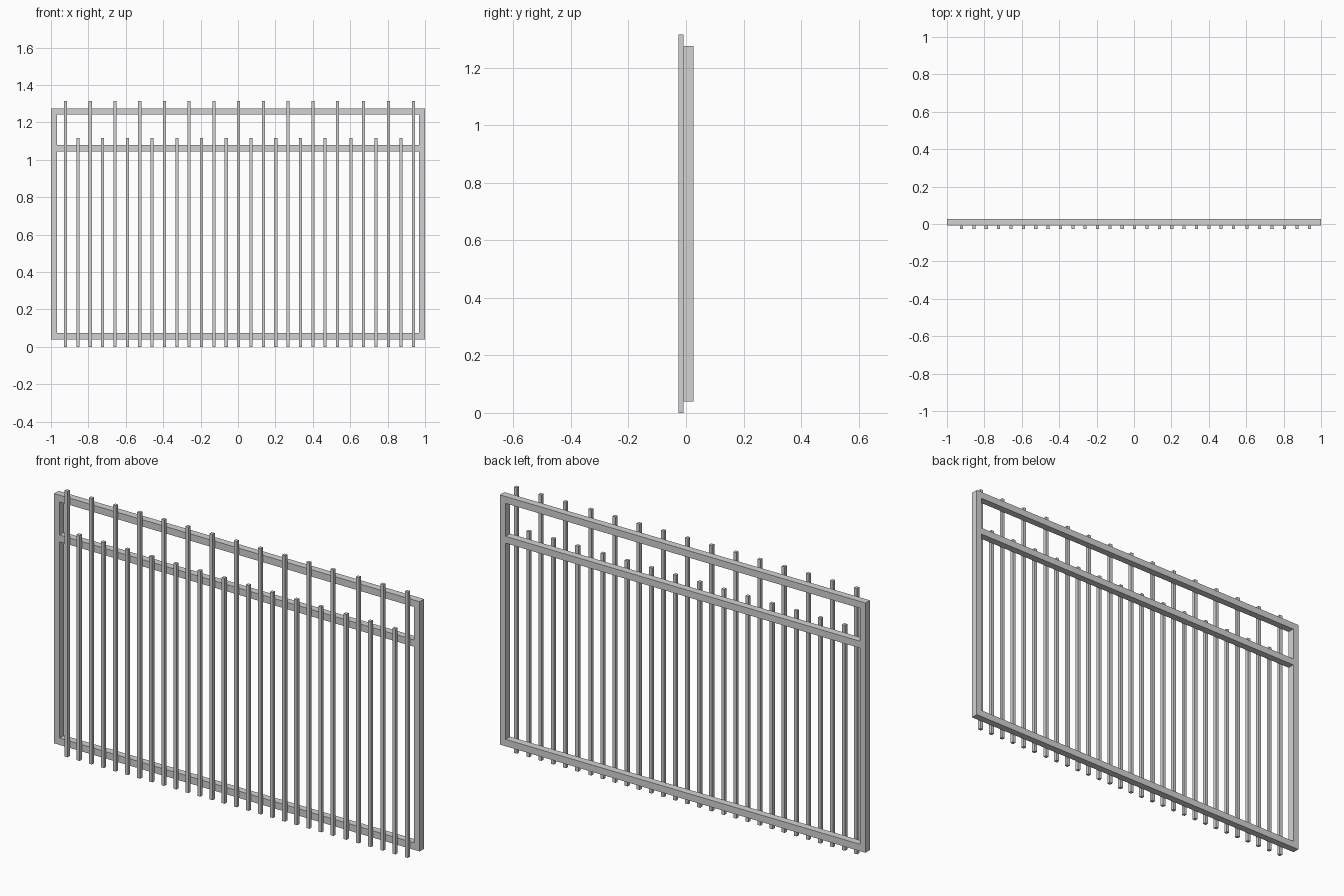
import bpy
import bmesh
from mathutils import Matrix, Vector

if "Cube" in bpy.data.objects:
    bpy.data.objects.remove(bpy.data.objects["Cube"], do_unlink=True)

# Single metal colour
metal = bpy.data.materials.new("light_grey_metal")
metal.use_nodes = True
grey = (0.65, 0.65, 0.65, 1)
metal.diffuse_color = grey
metal.node_tree.nodes["Principled BSDF"].inputs["Base Color"].default_value = grey


def box(name, low, high):
    """Flat-sided tube between two opposite corners."""
    low, high = Vector(low), Vector(high)
    bm = bmesh.new()
    bmesh.ops.create_cube(bm, size=1, matrix=Matrix.Diagonal((*(high - low), 1)))
    mesh = bpy.data.meshes.new(name)
    bm.to_mesh(mesh)
    bm.free()
    mesh.materials.append(metal)
    obj = bpy.data.objects.new(name, mesh)
    obj.location = (low + high) / 2
    bpy.context.collection.objects.link(obj)
    return obj


FRONT, SEAM, BACK = -0.026, -0.009, 0.026
BOTTOM, TOP = 0.04, 1.275
POST, RAIL, BAR = 0.031, 0.034, 0.0165

# End posts
box("right_post", (-1, SEAM, BOTTOM), (-1 + POST, BACK, TOP))
box("left_post", (1 - POST, SEAM, BOTTOM), (1, BACK, TOP))

# Horizontal rails between the posts
for name, z in (("bottom_rail", BOTTOM), ("middle_rail", 1.044), ("top_rail", TOP - RAIL)):
    box(name, (-1 + POST, SEAM, z), (1 - POST, BACK, z + RAIL))

# Alternating tall and short bars fixed to the front, last six set slightly wider
for i in range(29):
    x = -0.922 + 0.0661 * i if i < 23 else 0.604 + 0.067 * (i - 23)
    kind, height = ("short_bar", 1.115) if i % 2 else ("tall_bar", 1.315)
    box(f"{kind}_{i + 1}", (x - BAR / 2, FRONT, 0), (x + BAR / 2, SEAM, height))
